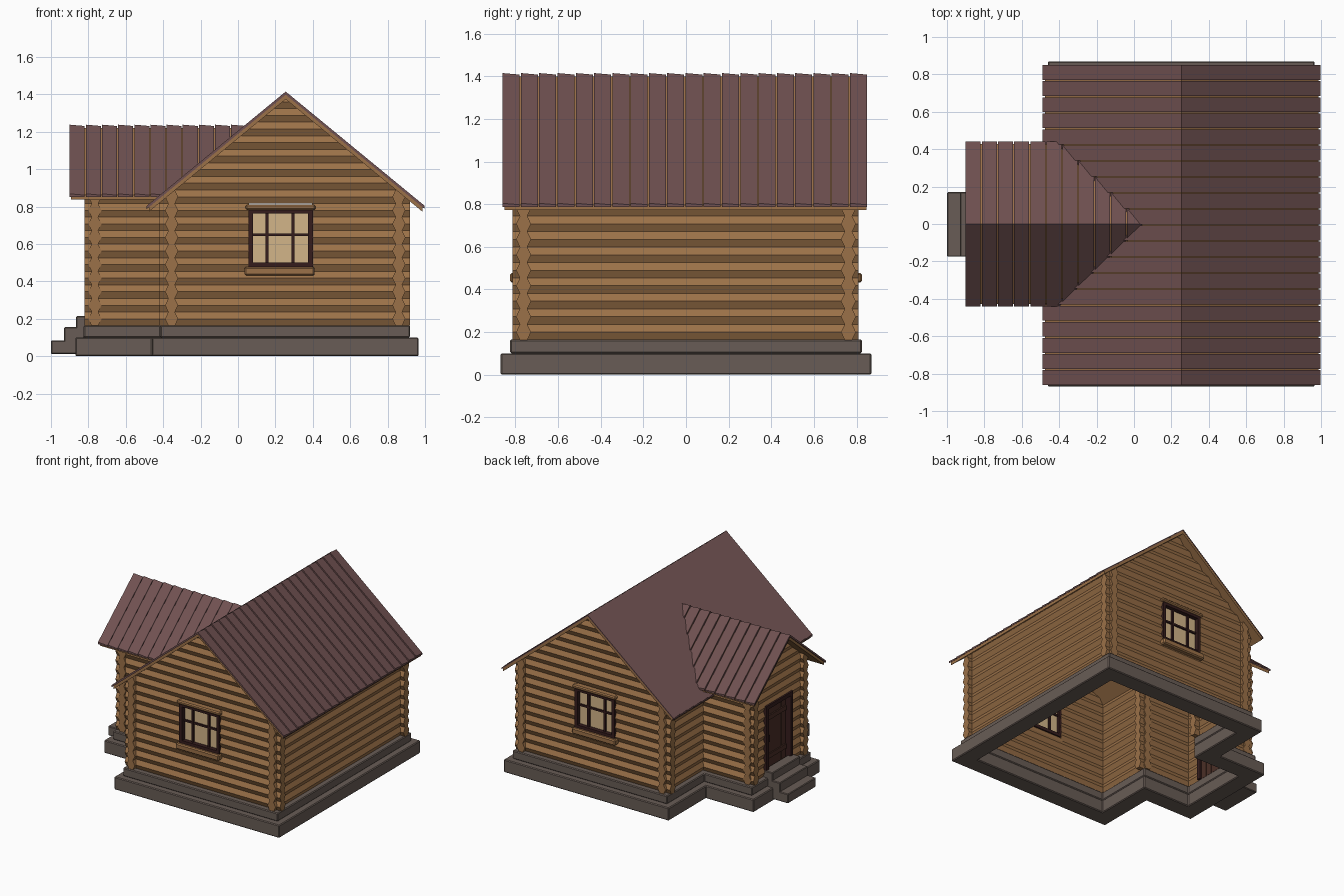
import bpy, bmesh, math

if "Cube" in bpy.data.objects:
    bpy.data.objects.remove(bpy.data.objects["Cube"])

def material(name, rgb):
    m = bpy.data.materials.new(name)
    m.diffuse_color = (*rgb, 1)
    m.use_nodes = True
    m.node_tree.nodes["Principled BSDF"].inputs["Base Color"].default_value = m.diffuse_color
    return m

WOOD = material("wood", (0.33, 0.165, 0.065))
ROOF = material("roof_metal", (0.16, 0.082, 0.082))
STONE = material("stone", (0.14, 0.108, 0.092))
DARK = material("dark_frame", (0.035, 0.012, 0.012))
DOOR = material("door_wood", (0.07, 0.028, 0.02))
GLASS = material("warm_glass", (0.65, 0.46, 0.25))

# ---------- helpers ----------
def finish(bm, name, mat, bevel=0):
    bmesh.ops.recalc_face_normals(bm, faces=bm.faces)
    me = bpy.data.meshes.new(name)
    bm.to_mesh(me)
    bm.free()
    me.materials.append(mat)
    ob = bpy.data.objects.new(name, me)
    bpy.context.collection.objects.link(ob)
    if bevel:
        mod = ob.modifiers.new("bevel", 'BEVEL')
        mod.width, mod.segments = bevel, 1
    return ob

def loft(bm, ring_a, ring_b):
    a = [bm.verts.new(p) for p in ring_a]
    b = [bm.verts.new(p) for p in ring_b]
    n = len(a)
    bm.faces.new(a)
    bm.faces.new(b[::-1])
    for i in range(n):
        j = (i + 1) % n
        bm.faces.new((a[j], a[i], b[i], b[j]))

def box(bm, x0, x1, y0, y1, z0, z1):
    loft(bm, *[[(x0, y0, z), (x1, y0, z), (x1, y1, z), (x0, y1, z)] for z in (z0, z1)])

def boxes(name, mat, items, bevel=0):
    bm = bmesh.new()
    for it in items:
        box(bm, *it)
    return finish(bm, name, mat, bevel)

def clip(bm, co, no, keep_above=False):
    bmesh.ops.bisect_plane(bm, geom=bm.verts[:] + bm.edges[:] + bm.faces[:], plane_co=co,
                           plane_no=no, clear_outer=not keep_above, clear_inner=keep_above)
    bmesh.ops.holes_fill(bm, edges=[e for e in bm.edges if e.is_boundary], sides=0)

# ---------- dimensions ----------
XL, XR, YW = -0.355, 0.86, 0.762      # main wall log centres
PX, PY = -0.765, 0.305                # porch wall log centres
RX, RZ, RS, RHALF = 0.255, 1.412, 0.822, 0.743   # main ridge, slope, half width
QZ, QS, QHALF = 1.235, 0.84, 0.44                # porch ridge, slope, half width
PITCH, LR, Z0 = 0.0725, 0.035, 0.2
UNDER = 0.034

# ---------- log walls ----------
def log(bm, axis, a, b, c, z):
    hexa = [(LR * k, PITCH / 2 * s) for k, s in
            ((1, 0), (0.5, 1), (-0.5, 1), (-1, 0), (-0.5, -1), (0.5, -1))]
    if axis == 'x':
        loft(bm, *[[(t, c + p, z + q) for p, q in hexa] for t in (a, b)])
    else:
        loft(bm, *[[(c + p, t, z + q) for p, q in hexa] for t in (a, b)])

def wall(name, axis, a, b, c, ztop, gap=None, roof='main'):
    """Stack of logs from a to b at offset c; gap = (g0, g1, z0, z1); trimmed under the roof."""
    bm = bmesh.new()
    z = Z0
    while z < ztop:
        if gap and gap[2] < z < gap[3]:
            log(bm, axis, a, gap[0], c, z)
            log(bm, axis, gap[1], b, c, z)
        else:
            log(bm, axis, a, b, c, z)
        z += PITCH
    for s in (-1, 1):
        if roof == 'main':
            clip(bm, (RX, 0, RZ - UNDER), (s * RS, 0, 1))
        else:
            clip(bm, (0, 0, QZ - UNDER), (0, s * QS, 1))
    return finish(bm, name, WOOD)

WIN = (0.06, 0.395, 0.47, 0.79)
wall("front_wall", 'x', -0.42, 0.92, -YW, 1.42, WIN)
wall("back_wall", 'x', -0.42, 0.92, YW, 1.42, WIN)
wall("right_wall", 'y', -0.815, 0.81, XR, 0.92)
wall("left_wall", 'y', -0.815, 0.81, XL, 0.92, (-0.27, 0.27, 0, 2))
for s, n in ((-1, "front"), (1, "back")):
    wall("porch_wall_" + n, 'x', -0.82, -0.29, s * PY, 0.98, None, 'porch')
wall("porch_end_wall", 'y', -0.34, 0.34, PX, 1.25, (-0.15, 0.15, 0, 0.7), 'porch')

# ---------- foundation following the T-shaped plan ----------
def plan(o):
    half = [(XR + o, 0.765 + o), (XL - o, 0.765 + o), (XL - o, PY + o), (PX - o, PY + o)]
    return half + [(x, -y) for x, y in half[::-1]]

def foundation(name, outer, inner, z0, z1):
    bm = bmesh.new()
    rings = [[bm.verts.new((x, y, z)) for x, y in plan(o)]
             for o, z in ((outer, z0), (outer, z1), (inner, z1), (inner, z0))]
    for k in range(4):
        r, q = rings[k], rings[(k + 1) % 4]
        for i in range(8):
            j = (i + 1) % 8
            bm.faces.new((r[i], r[j], q[j], q[i]))
    finish(bm, name, STONE, 0.006)

foundation("foundation_lower", 0.105, -0.03, 0, 0.1)
foundation("foundation_upper", 0.06, -0.03, 0.1, 0.165)

# ---------- entrance steps ----------
boxes("entrance_steps", STONE, [(-1.0, -0.86, -0.175, 0.17, 0.012, 0.085),
                                (-0.93, -0.82, -0.175, 0.17, 0.02, 0.155),
                                (-0.865, -0.78, -0.175, 0.17, 0.1, 0.215)], 0.005)

# ---------- roofs ----------
def slope(bm, P, u0, side, half, zr, rise, v0, v1, drop, thick, tilt=0):
    """One sloping slab from ridge to eave between v0 and v1."""
    u1, ze = u0 + side * half, zr - rise * half
    rings = []
    for v, t in ((v0, tilt), (v1, 0)):
        top = drop - t
        rings.append([P(u0, v, zr - top), P(u1, v, ze - top),
                      P(u1, v, ze - drop - thick), P(u0, v, zr - drop - thick)])
    loft(bm, *rings)

def roof(name, P, u0, half, zr, rise, v0, v1, count, trim=False):
    panels, deck = bmesh.new(), bmesh.new()
    step = (v1 - v0) / count
    for side in (-1, 1):
        for i in range(count):
            v = v0 + i * step
            slope(panels, P, u0, side, half, zr, rise, v, v + step - 0.006, 0.004, 0.01, 0.007)
        slope(deck, P, u0, side, half - 0.012, zr, rise, v0 + 0.008, v1 - 0.008, 0.014, 0.024)
    for bm, n, m in ((panels, "_panels", ROOF), (deck, "_deck", WOOD)):
        if trim:   # valley cut along the main roof slope
            clip(bm, (RX, 0, RZ - 0.012), (-RS, 0, 1), True)
        finish(bm, name + n, m)

roof("main_roof", lambda u, v, z: (u, v, z), RX, RHALF, RZ, RS, -0.86, 0.855, 20)
roof("porch_roof", lambda u, v, z: (v, u, z), 0, QHALF, QZ, QS, -0.9, 0.05, 11, True)

# ---------- windows in both gable ends ----------
def window(name, s):
    def at(x0, x1, z0, z1, d0, d1):      # d is distance outwards from centre
        return (x0, x1, min(s * d0, s * d1), max(s * d0, s * d1), z0, z1)
    boxes(name + "_glass", GLASS, [at(0.06, 0.395, 0.49, 0.77, 0.755, 0.77)])
    i, o = 0.735, 0.803
    boxes(name + "_frame", DARK, [
        at(0.055, 0.08, 0.475, 0.785, i, o), at(0.375, 0.4, 0.475, 0.785, i, o),
        at(0.08, 0.375, 0.475, 0.5, i, o), at(0.08, 0.375, 0.762, 0.785, i, o),
        at(0.147, 0.163, 0.5, 0.762, 0.745, 0.785), at(0.287, 0.303, 0.5, 0.762, 0.745, 0.785),
        at(0.08, 0.375, 0.643, 0.657, 0.745, 0.783)])
    boxes(name + "_trim", WOOD, [at(0.035, 0.41, 0.432, 0.478, 0.74, 0.825),
                                 at(0.04, 0.415, 0.782, 0.81, 0.74, 0.815)], 0.008)

window("front_window", -1)
window("back_window", 1)

# ---------- door ----------
boxes("door_frame", DARK, [(-0.81, -0.725, -0.165, -0.135, 0.165, 0.715),
                           (-0.81, -0.725, 0.135, 0.165, 0.165, 0.715),
                           (-0.81, -0.725, -0.135, 0.135, 0.685, 0.715)])
boxes("door_planks", DOOR, [(-0.765, -0.74, -0.135 + i * 0.054, -0.084 + i * 0.054, 0.165, 0.685)
                            for i in range(5)])
boxes("door_battens", DOOR, [(-0.775, -0.76, -0.13, 0.13, z, z + 0.035) for z in (0.27, 0.57)])
boxes("door_handle", DARK, [(-0.79, -0.765, 0.09, 0.105, 0.41, 0.46)])
